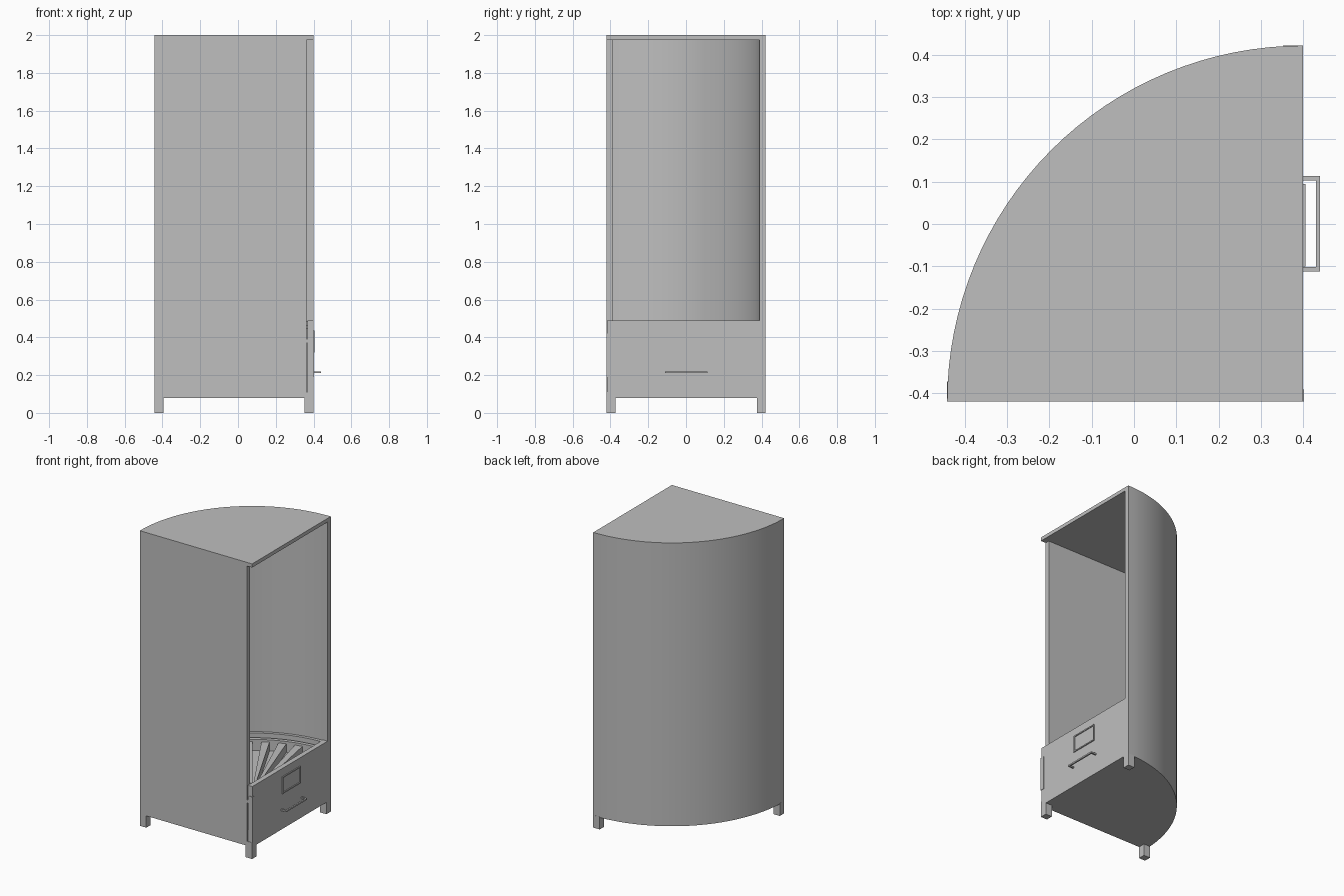
import bpy, bmesh, math
from mathutils import Matrix

if "Cube" in bpy.data.objects:
    bpy.data.objects.remove(bpy.data.objects["Cube"], do_unlink=True)

CX, CY, R = 0.40, -0.42, 0.842   # square corner and radius of the quarter round
SEG = 32

grey = bpy.data.materials.new("light_grey")
grey.use_nodes = True
grey.diffuse_color = (0.52, 0.52, 0.52, 1)
grey.node_tree.nodes["Principled BSDF"].inputs["Base Color"].default_value = (0.52, 0.52, 0.52, 1)


def finish(name, bm, smooth=False):
    bmesh.ops.recalc_face_normals(bm, faces=bm.faces)
    mesh = bpy.data.meshes.new(name)
    bm.to_mesh(mesh)
    bm.free()
    mesh.materials.append(grey)
    ob = bpy.data.objects.new(name, mesh)
    bpy.context.collection.objects.link(ob)
    if smooth:
        bpy.ops.object.select_all(action='DESELECT')
        ob.select_set(True)
        bpy.context.view_layer.objects.active = ob
        bpy.ops.object.shade_smooth_by_angle()
    return ob


def prism(name, outline, z0, z1, smooth=False):
    bm = bmesh.new()
    face = bm.faces.new([bm.verts.new((x, y, z0)) for x, y in outline])
    up = bmesh.ops.extrude_face_region(bm, geom=[face])["geom"]
    bmesh.ops.translate(bm, vec=(0, 0, z1 - z0),
                        verts=[v for v in up if isinstance(v, bmesh.types.BMVert)])
    return finish(name, bm, smooth)


def box(name, x0, x1, y0, y1, z0, z1):
    return prism(name, [(x0, y0), (x1, y0), (x1, y1), (x0, y1)], z0, z1)


def arc(r):
    angles = [math.pi / 2 * i / SEG for i in range(SEG + 1)]
    return [(CX - r * math.cos(a), CY + r * math.sin(a)) for a in angles]


def quarter(name, r, z0, z1):
    return prism(name, arc(r) + [(CX, CY)], z0, z1, True)


def ring(name, r0, r1, z0, z1):
    return prism(name, arc(r1) + arc(r0)[::-1], z0, z1, True)


# Cabinet shell
quarter("top_panel", R, 1.975, 2.0)
quarter("bottom_panel", R, 0.08, 0.11)
ring("curved_wall", R - 0.034, R, 0.11, 1.975)
box("flat_wall", CX - R + 0.01, 0.362, CY, CY + 0.03, 0.11, 1.975)

# Feet
for name, x, y in (("corner_foot", 0.352, CY), ("side_foot", CX - R, CY),
                   ("back_foot", 0.352, CY + R - 0.047)):
    box(name, x, x + 0.048, y, y + 0.047, 0, 0.085)

# Drawer front with its side plate
box("drawer_front", 0.367, CX, CY + 0.003, CY + R - 0.034, 0.11, 0.49)
box("side_plate", 0.37, CX + 0.002, CY, CY + 0.028, 0.19, 0.42)

# Label frame
for z in (0.32, 0.427):
    box("label_frame_rail", CX, CX + 0.006, -0.1, 0.095, z, z + 0.008)
for y in (-0.1, 0.087):
    box("label_frame_stile", CX, CX + 0.006, y, y + 0.008, 0.328, 0.427)

# Drawer handle
box("handle_bar", 0.43, 0.44, -0.112, 0.113, 0.21, 0.22)
for y in (-0.112, 0.103):
    box("handle_arm", CX, 0.43, y, y + 0.01, 0.21, 0.22)

# Tray inside, with raised rims and a fan of radial slats
quarter("tray_floor", R - 0.036, 0.37, 0.39)
ring("tray_outer_rim", R - 0.055, R - 0.034, 0.39, 0.487)
ring("tray_inner_rim", R - 0.10, R - 0.075, 0.39, 0.465)
COUNT = 11
for i in range(COUNT):
    a = math.pi / 2 * (i + 0.5) / COUNT
    bm = bmesh.new()
    bmesh.ops.create_cube(bm, size=1)
    for v in bm.verts:
        far = v.co.x > 0
        v.co.x = 0.74 if far else 0.14
        v.co.y *= 0.05 if far else 0.014
        v.co.z = 0.45 if v.co.z > 0 else 0.385
    bmesh.ops.transform(bm, verts=bm.verts,
                        matrix=Matrix.Translation((CX, CY, 0)) @ Matrix.Rotation(math.pi - a, 4, 'Z'))
    finish("tray_slat", bm)
